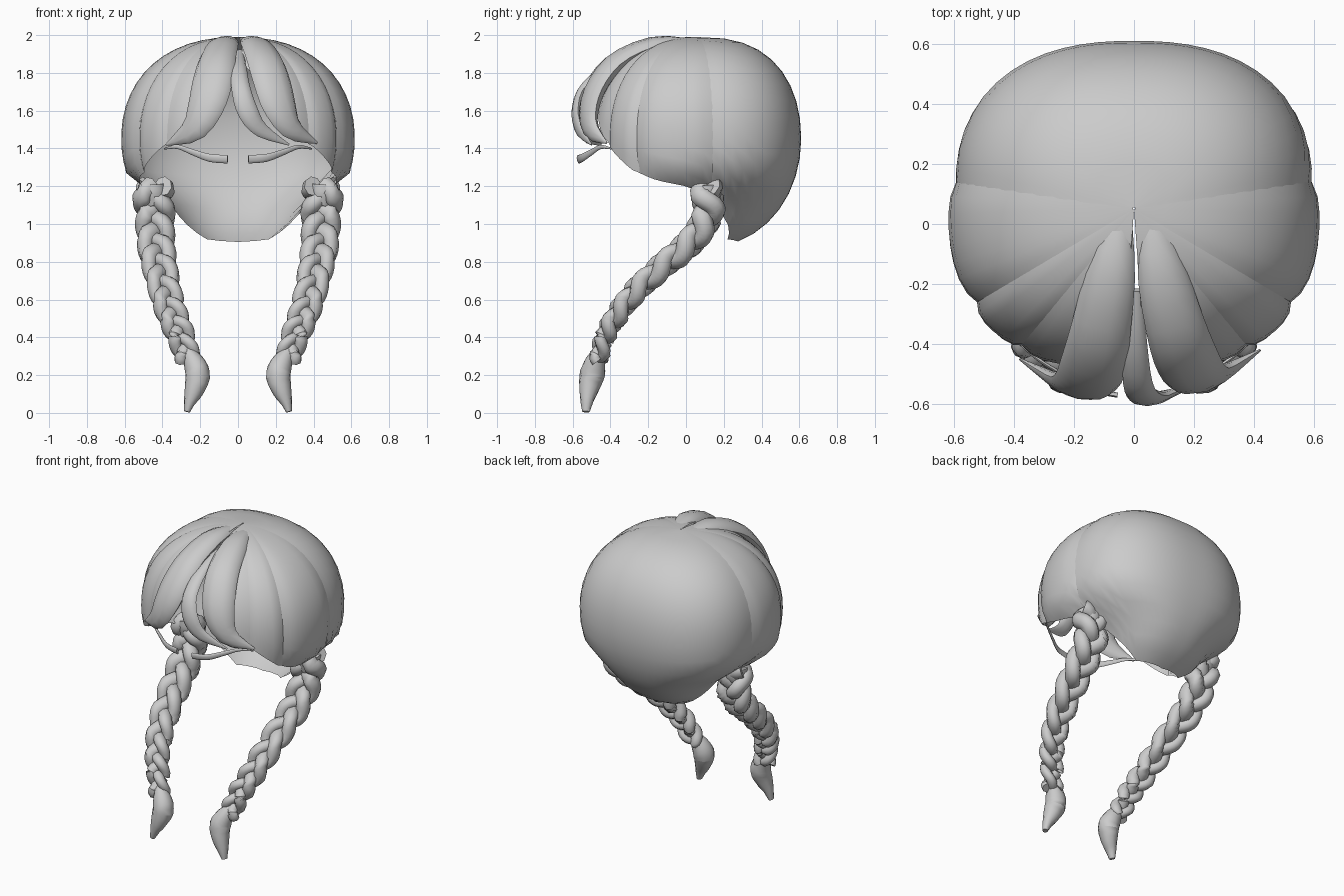
import bpy, bmesh
from math import sin, cos, pi, acos, radians
from mathutils import Vector

if "Cube" in bpy.data.objects:
    bpy.data.objects.remove(bpy.data.objects["Cube"])

CENTRE = Vector((0, 0.05, 1.45))


def finish(name, bm, mirror=False, angle=40):
    bmesh.ops.recalc_face_normals(bm, faces=bm.faces)
    me = bpy.data.meshes.new(name)
    bm.to_mesh(me)
    bm.free()
    ob = bpy.data.objects.new(name, me)
    bpy.context.collection.objects.link(ob)
    bpy.ops.object.select_all(action='DESELECT')
    ob.select_set(True)
    bpy.context.view_layer.objects.active = ob
    bpy.ops.object.shade_smooth_by_angle(angle=radians(angle))
    if mirror:
        m = ob.modifiers.new("mirror", 'MIRROR')
        m.use_mirror_merge = False
    return ob


def spline(pts, t):
    """Catmull-Rom through tuples of any length, t in 0..1."""
    n = len(pts) - 1
    i = min(int(t * n), n - 1)
    f = t * n - i
    quad = [pts[max(0, min(n, i + k))] for k in (-1, 0, 1, 2)]
    return [0.5 * (2*b + (c - a)*f + (2*a - 5*b + 4*c - d)*f*f + (3*b - a - 3*c + d)*f**3)
            for a, b, c, d in zip(*quad)]


def lerp(table, x):
    for (x0, y0), (x1, y1) in zip(table, table[1:]):
        if x <= x1:
            return y0 + (y1 - y0) * (x - x0) / (x1 - x0)
    return table[-1][1]


def loft(bm, rows, sides=10):
    """Skin elliptical rings; rows hold (point, half width, half thickness)."""
    rings = []
    for i, (p, w, t) in enumerate(rows):
        tan = (rows[min(i + 1, len(rows) - 1)][0] - rows[max(i - 1, 0)][0]).normalized()
        side = tan.cross(p - CENTRE).normalized()
        out = side.cross(tan)
        rings.append([bm.verts.new(p + side * (w * cos(2*pi*k/sides)) + out * (t * sin(2*pi*k/sides)))
                      for k in range(sides)])
    for a, b in zip(rings, rings[1:]):
        for k in range(sides):
            j = (k + 1) % sides
            bm.faces.new((a[k], a[j], b[j], b[k]))
    bm.faces.new(rings[0])
    bm.faces.new(rings[-1])


def lock(name, pts, steps=16, mirror=False):
    bm = bmesh.new()
    rows = []
    for i in range(steps + 1):
        x, y, z, w, t = spline(pts, i / steps)
        rows.append((Vector((x, y, z)), max(w, 0.003), max(t, 0.003)))
    loft(bm, rows)
    return finish(name, bm, mirror)


# Hair shell: panels running from crown to a hem whose height depends on azimuth (0 = front)
HEM = [(0, 1.88), (10, 1.78), (18, 1.64), (30, 1.5), (45, 1.38), (57, 1.28), (70, 1.23), (85, 1.2),
       (95, 1.16), (110, 1.03), (125, 0.92), (150, 0.91), (180, 0.905)]


def panel(name, a0, a1, cols, tuck, mirror, rows=16):
    bm = bmesh.new()
    grid = []
    for i in range(cols + 1):
        u = i / cols
        a = a0 + (a1 - a0) * u
        r = radians(a)
        depth = 0.55 if cos(r) > 0 else 0.56
        rad = ((abs(sin(r)) / 0.62)**2.4 + (abs(cos(r)) / depth)**2.4)**(-1 / 2.4)
        rad *= 1 - tuck * abs(2*u - 1)**4
        square = 0.87 - 0.12 * max(0, -cos(r))      # fuller towards the back
        hem = lerp(HEM, a if a <= 180 else 360 - a) - CENTRE.z
        end = acos(hem / (0.54 if hem > 0 else 0.58))
        col = []
        for j in range(rows + 1):
            th = 0.002 + (end - 0.002) * j / rows
            c = cos(th)
            h = rad * sin(th)**(square if c > 0 else 0.87)
            z = 0.54 * c**0.93 if c > 0 else c * 0.58
            nape = 1 - 0.28 * min(1, max(0, (-0.18 - z) / 0.18))    # narrows at the nape
            col.append(bm.verts.new(CENTRE + Vector((h * sin(r) * nape, -h * cos(r), z))))
        grid.append(col)
    for a, b in zip(grid, grid[1:]):
        for j in range(rows):
            bm.faces.new((a[j], b[j], b[j + 1], a[j + 1]))
    return finish(name, bm, mirror)


panel("back_hair", 97, 263, 28, 0.04, False)
panel("side_hair", 58, 99, 8, 0.04, True)
panel("temple_hair", 38, 60, 6, 0.04, True)
panel("front_side_hair", 4, 40, 8, 0.03, True)

# Fringe locks: x, y, z, half width, half thickness
lock("fringe_left", [(-.04, .06, 1.955, .03, .02), (-.075, -.15, 1.955, .08, .04),
                     (-.11, -.35, 1.87, .1, .05), (-.135, -.47, 1.75, .11, .05),
                     (-.17, -.53, 1.62, .1, .045), (-.24, -.53, 1.5, .07, .03), (-.38, -.45, 1.42, .006, .004)])
lock("fringe_right", [(.05, .06, 1.955, .03, .02), (.09, -.15, 1.955, .08, .04),
                      (.14, -.35, 1.87, .1, .05), (.18, -.46, 1.75, .105, .05),
                      (.22, -.51, 1.62, .095, .045), (.29, -.5, 1.5, .06, .03), (.42, -.42, 1.43, .006, .004)])
lock("fringe_middle", [(.01, -.22, 1.91, .02, .015), (.005, -.41, 1.83, .04, .02),
                       (.015, -.54, 1.72, .05, .025), (.05, -.58, 1.6, .055, .025),
                       (.12, -.565, 1.5, .04, .015), (.27, -.5, 1.42, .005, .003)])

# Eyebrows
lock("eyebrow", [(.055, -.57, 1.343, .023, .008), (.15, -.55, 1.35, .021, .008),
                 (.24, -.5, 1.38, .016, .007), (.32, -.45, 1.408, .011, .006),
                 (.39, -.39, 1.398, .004, .004)], mirror=True)

# Braids: three strands weaving about a common path
BRAID = [(.455, .1, 1.2), (.44, .12, 1.06), (.435, .03, .91), (.415, -.12, .78),
         (.385, -.27, .64), (.345, -.37, .51), (.3, -.43, .4), (.265, -.465, .28)]
bm = bmesh.new()
STEPS = 90
for strand in range(3):
    rows = []
    for i in range(STEPS + 1):
        t = i / STEPS
        p = Vector(spline(BRAID, t))
        tan = (Vector(spline(BRAID, min(1, t + .01))) - Vector(spline(BRAID, max(0, t - .01)))).normalized()
        out = tan.cross(Vector((1, 0, 0))).normalized()
        lat = out.cross(tan)
        ph = 2 * pi * (2.9 * t + strand / 3)
        k = 1 - 0.42 * t
        rows.append((p + lat * (.068 * k * sin(ph)) + out * (.036 * k * sin(2 * ph)), .058 * k, .05 * k))
    loft(bm, rows, 8)
finish("braid", bm, True, 60)

# Root knot joining braid to shell, and loose tail at the tip
lock("braid_root", [(.455, .11, 1.21, .075, .075), (.45, .11, 1.15, .075, .075), (.44, .1, 1.09, .05, .05)],
     steps=6, mirror=True)
lock("braid_tail", [(.275, -.455, .34, .025, .025), (.235, -.48, .27, .055, .055),
                    (.213, -.497, .2, .068, .066), (.232, -.515, .12, .052, .052),
                    (.255, -.525, .06, .032, .035), (.27, -.53, .006, .016, .02)], mirror=True)
